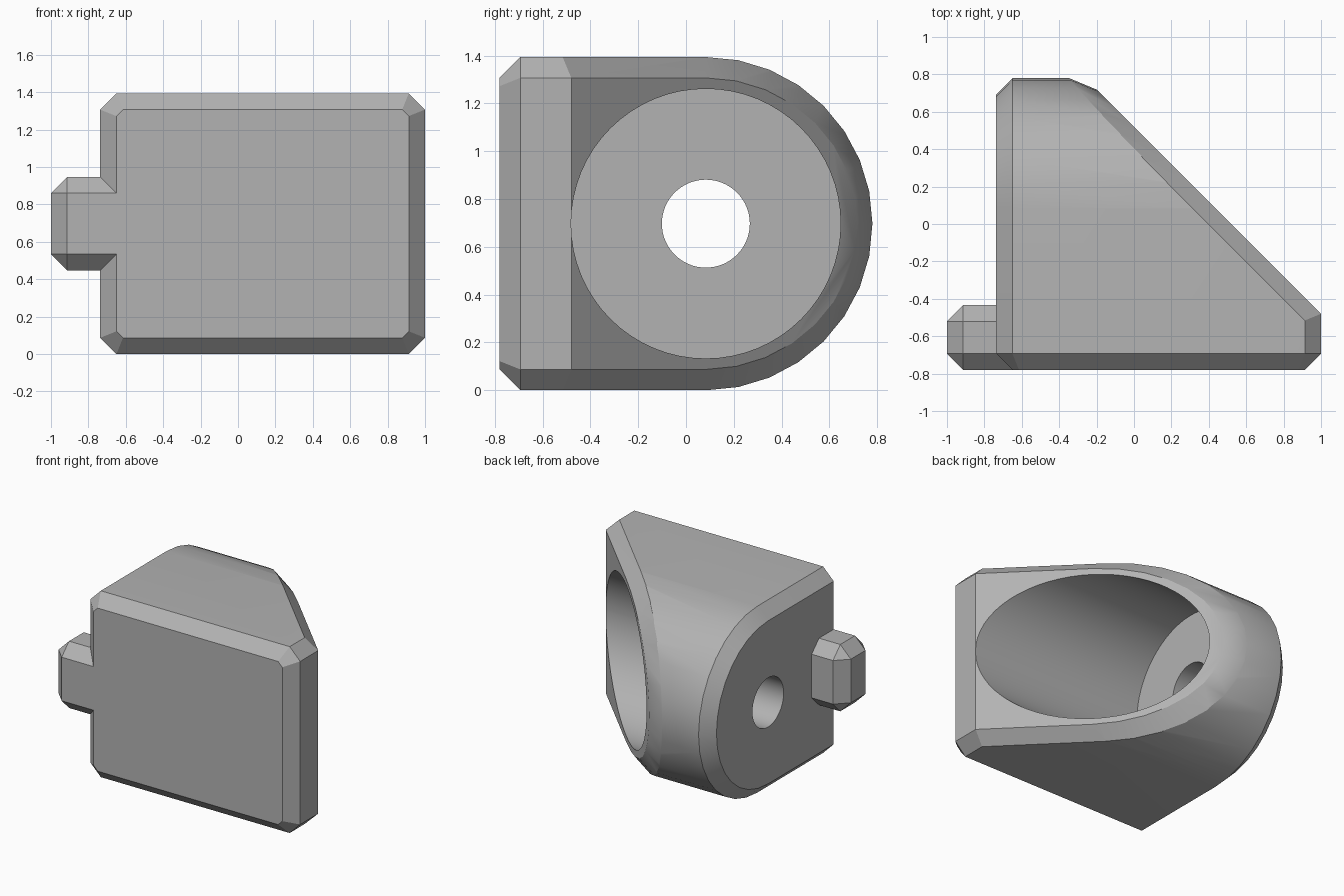
import bpy
import bmesh
from math import pi, cos, sin, radians
from mathutils import Vector, Matrix

if "Cube" in bpy.data.objects:
    bpy.data.objects.remove(bpy.data.objects["Cube"])

W = 0.087                      # chamfer width
R = 0.697                      # radius of the rounded back
AXIS_Y, AXIS_Z = 0.083, R      # centre of the rounded back and the bore
FRONT, LEFT, RIGHT = 0.78, 1.0, 0.737
SEGMENTS = 16

grey = bpy.data.materials.new("plain grey")
grey.use_nodes = True
grey.diffuse_color = (0.45, 0.45, 0.45, 1)
grey.node_tree.nodes["Principled BSDF"].inputs["Base Color"].default_value = grey.diffuse_color


def add_object(name, bm):
    bmesh.ops.recalc_face_normals(bm, faces=bm.faces)
    mesh = bpy.data.meshes.new(name)
    bm.to_mesh(mesh)
    bm.free()
    mesh.materials.append(grey)
    obj = bpy.data.objects.new(name, mesh)
    bpy.context.collection.objects.link(obj)
    return obj


def plane(normal, distance):
    n = Vector(normal)
    return n.normalized(), distance / n.length


def chamfer(a, b):
    """Plane that takes the width W off both faces that meet at an edge."""
    total = a[0] + b[0]
    return total.normalized(), (a[1] + b[1]) / total.length - W * sin(a[0].angle(b[0]) / 2)


def corner(a, b, c, weight):
    """Plane across a corner, through the chamfer ends on faces a and c."""
    total = a[0] + c[0] + b[0] * weight
    return total.normalized(), (a[1] + c[1] + b[1] * weight - W * (1 + weight)) / total.length


def solid(name, planes):
    """Convex block cut from a large cube by a list of planes."""
    bm = bmesh.new()
    bmesh.ops.create_cube(bm, size=6)
    for n, d in planes:
        cut = bmesh.ops.bisect_plane(bm, geom=bm.verts[:] + bm.edges[:] + bm.faces[:], dist=1e-5,
                                     plane_co=n * d, plane_no=n, clear_outer=True)
        edges = [e for e in cut["geom_cut"] if isinstance(e, bmesh.types.BMEdge) and e.is_boundary]
        if edges:
            bmesh.ops.holes_fill(bm, edges=edges, sides=0)
    bmesh.ops.remove_doubles(bm, verts=bm.verts, dist=1e-4)
    return add_object(name, bm)


def cylinder(name, radius, x0, x1):
    bm = bmesh.new()
    place = Matrix.Translation(((x0 + x1) / 2, AXIS_Y, AXIS_Z)) @ Matrix.Rotation(pi / 2, 4, "Y")
    bmesh.ops.create_cone(bm, cap_ends=True, segments=64, radius1=radius, radius2=radius,
                          depth=x1 - x0, matrix=place)
    return add_object(name, bm)


def combine(target, other, operation):
    bpy.context.view_layer.objects.active = target
    mod = target.modifiers.new(operation.lower(), "BOOLEAN")
    mod.object, mod.operation, mod.solver = other, operation, "EXACT"
    bpy.ops.object.modifier_apply(modifier=mod.name)
    bpy.data.objects.remove(other)


# Main body: flat front, rounded back, slanted left side
front = plane((0, -1, 0), FRONT)
top, bottom = plane((0, 0, 1), 2 * R), plane((0, 0, -1), 0)
left, right = plane((1, 0, 0), LEFT), plane((-1, 0, 0), RIGHT)
slant = plane((1, 1, 0), 0.52)
arc = []
for i in range(SEGMENTS):
    a = -pi / 2 + pi * (i + 0.5) / SEGMENTS
    n = Vector((0, cos(a), sin(a)))
    arc.append((n, n.dot((0, AXIS_Y, AXIS_Z)) + R * cos(pi / SEGMENTS / 2)))
rim = [top, bottom] + arc
planes = [front, left, right, slant] + rim
planes += [chamfer(right, p) for p in rim + [front]]
planes += [chamfer(slant, p) for p in rim]
planes += [chamfer(left, p) for p in (top, bottom, front)]
planes += [chamfer(front, p) for p in (top, bottom)]
planes += [corner(s, front, p, 1.4) for s in (left, right) for p in (top, bottom)]
body = solid("socket_body", planes)

# Side lug, flush with the front
ends = [plane((0, 0, 1), 0.947), plane((0, 0, -1), -0.447)]
tip = plane((-1, 0, 0), 1)
sides = [front, plane((0, 1, 0), -0.433)]
planes = ends + sides + [tip, plane((1, 0, 0), -0.5)]
planes += [chamfer(tip, p) for p in ends + sides]
planes += [chamfer(s, e) for s in sides for e in ends]
planes += [corner(tip, s, e, 1) for s in sides for e in ends]
combine(body, solid("side_lug", planes), "UNION")

# Wide bore from the slanted side and small hole through the wall
combine(body, cylinder("bore_cutter", 0.564, -0.43, 1.5), "DIFFERENCE")
combine(body, cylinder("hole_cutter", 0.184, -1.2, 0), "DIFFERENCE")

bpy.ops.object.select_all(action="DESELECT")
body.select_set(True)
bpy.context.view_layer.objects.active = body
bpy.ops.object.shade_smooth_by_angle(angle=radians(25))
